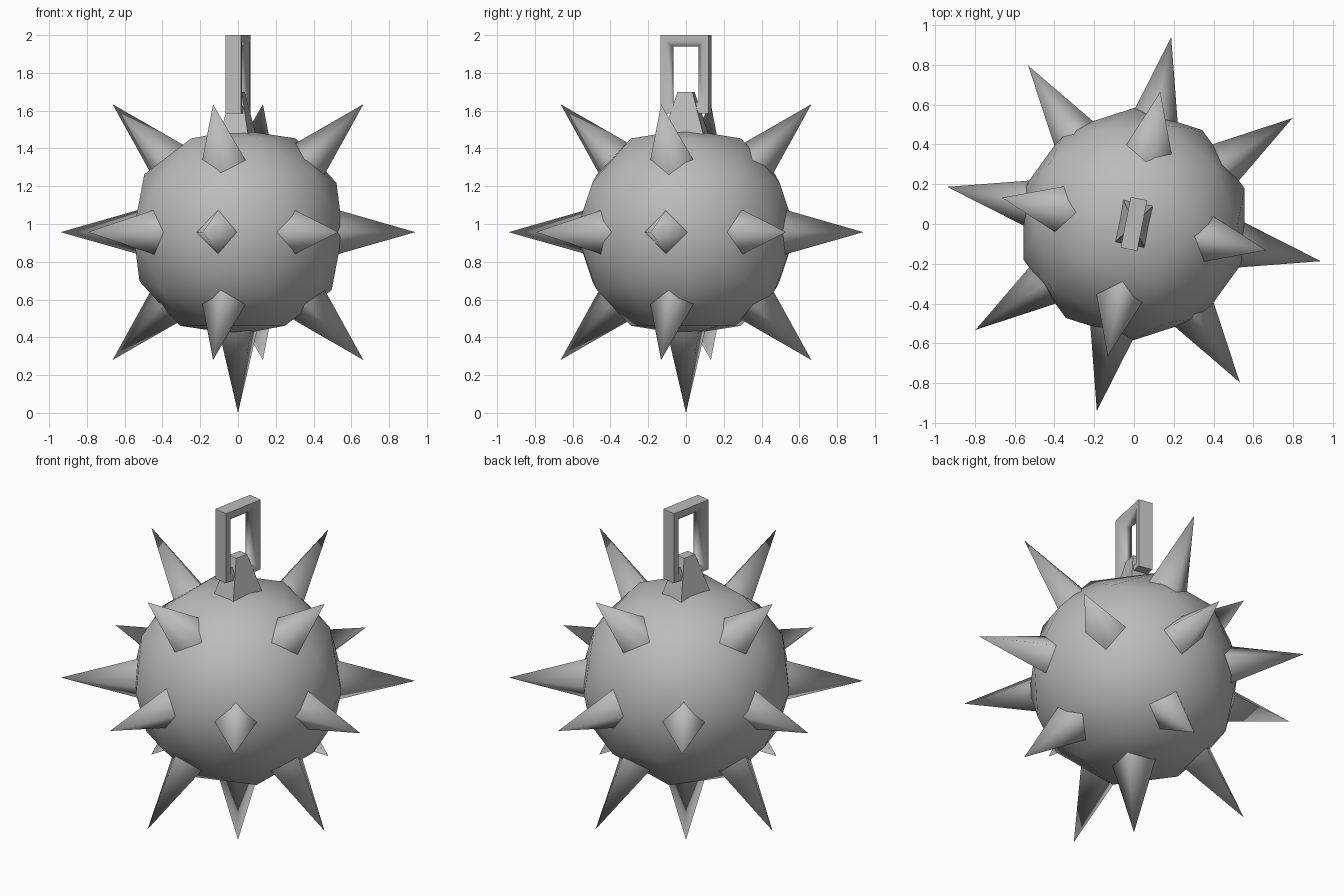
import bpy, bmesh
from math import radians, sqrt
from mathutils import Matrix, Vector

cube = bpy.data.objects.get("Cube")
if cube:
    bpy.data.objects.remove(cube, do_unlink=True)

CENTRE = Vector((0, 0, 0.957))
TURN = -11.25          # the whole spike layout is turned about z
BALL_R = 0.583
TIP_R = 0.957          # distance of spike tips from the centre
ROOT_R = 0.42          # spike roots sit inside the ball
ROOT_W = 0.15

steel = bpy.data.materials.new("grey_steel")
colour = (0.5, 0.5, 0.5, 1)
steel.diffuse_color = colour
steel.use_nodes = True
steel.node_tree.nodes["Principled BSDF"].inputs["Base Color"].default_value = colour


def finish(bm, name, angle=180):
    """Turn a bmesh into a smooth-shaded object."""
    bmesh.ops.recalc_face_normals(bm, faces=bm.faces)
    mesh = bpy.data.meshes.new(name)
    bm.to_mesh(mesh)
    bm.free()
    mesh.materials.append(steel)
    obj = bpy.data.objects.new(name, mesh)
    bpy.context.collection.objects.link(obj)
    bpy.ops.object.select_all(action='DESELECT')
    obj.select_set(True)
    bpy.context.view_layer.objects.active = obj
    if angle < 180:
        bpy.ops.object.shade_smooth_by_angle(angle=radians(angle))
    else:
        bpy.ops.object.shade_smooth()
    return obj


def spike(name, azimuth, latitude):
    """Four-sided spike pointing out from the centre of the ball."""
    bm = bmesh.new()
    length = TIP_R - ROOT_R
    place = (Matrix.Translation(CENTRE)
             @ Matrix.Rotation(radians(azimuth), 4, 'Z')
             @ Matrix.Rotation(radians(90 - latitude), 4, 'Y')
             @ Matrix.Translation((0, 0, ROOT_R + length / 2)))
    bmesh.ops.create_cone(bm, cap_ends=False, segments=4, radius1=ROOT_W,
                          radius2=0, depth=length, matrix=place)
    bmesh.ops.remove_doubles(bm, verts=bm.verts, dist=0.0005)
    finish(bm, name)


# Ball, slightly flattened at its two poles
bm = bmesh.new()
bmesh.ops.create_icosphere(bm, subdivisions=2, radius=BALL_R)
for v in bm.verts:
    if abs(v.co.z) > BALL_R * 0.99:
        v.co.z *= 0.93
bmesh.ops.translate(bm, verts=bm.verts, vec=CENTRE)
finish(bm, "ball")

# Spikes around the middle, above, below and at the bottom
for i in range(8):
    spike(f"middle_spike_{i + 1}", TURN + 45 * i, 0)
for i in range(4):
    spike(f"upper_spike_{i + 1}", TURN + 90 * i, 45)
    spike(f"lower_spike_{i + 1}", TURN + 90 * i, -45)
spike("bottom_spike", TURN + 45, -90)

# Blunt stud on top that carries the link
bm = bmesh.new()
low, high = 1.46, 1.70
spin = Matrix.Rotation(radians(TURN), 4, 'Z')
place = (Matrix.Translation((0, 0, (low + high) / 2)) @ spin
         @ Matrix.Diagonal((0.078 * sqrt(2), 0.112 * sqrt(2), 1, 1))
         @ Matrix.Rotation(radians(45), 4, 'Z'))
bmesh.ops.create_cone(bm, cap_ends=True, segments=4, radius1=1, radius2=0.36,
                      depth=high - low, matrix=place)
finish(bm, "top_stud", 60)

# Rectangular chain link with a chamfered opening: (inset, x) around the bar
bm = bmesh.new()
section = [(0, 0.042), (0.032, 0.042), (0.06, 0.016)]
section += [(inset, -x) for inset, x in reversed(section)]
rings = []
for inset, x in section:
    hy, hz = 0.13 - inset, 0.2075 - inset
    rings.append([bm.verts.new(spin @ Vector((x, sy * hy, 1.7925 + sz * hz)))
                  for sy, sz in ((-1, -1), (1, -1), (1, 1), (-1, 1))])
for k, ring in enumerate(rings):
    after = rings[(k + 1) % len(rings)]
    for j in range(4):
        n = (j + 1) % 4
        bm.faces.new((ring[j], ring[n], after[n], after[j]))
finish(bm, "chain_link", 60)
